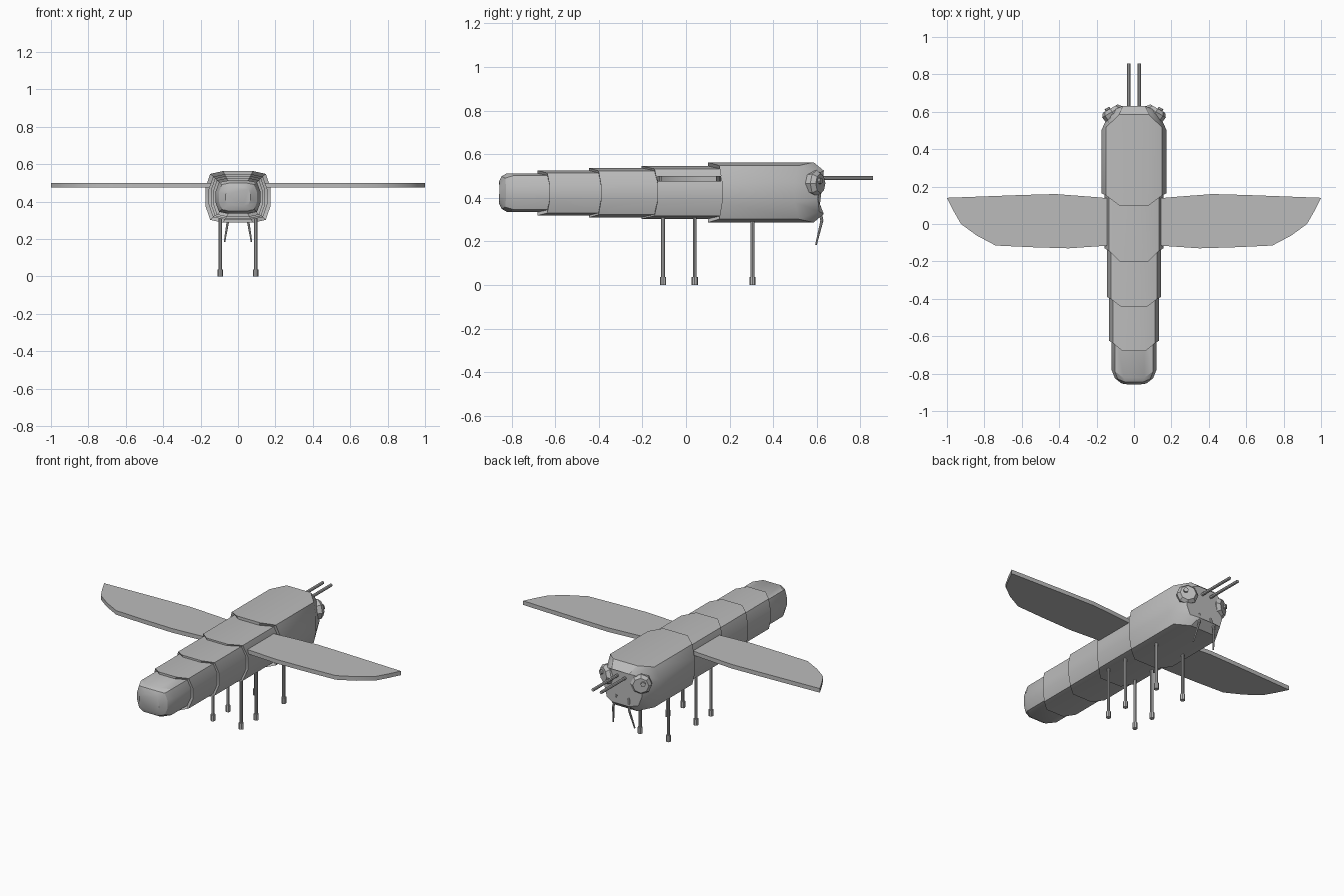
import bpy, bmesh, math
from mathutils import Vector

if "Cube" in bpy.data.objects:
    bpy.data.objects.remove(bpy.data.objects["Cube"])

grey = bpy.data.materials.new("plain grey")
grey.diffuse_color = (0.5, 0.5, 0.5, 1)
grey.use_nodes = True
grey.node_tree.nodes["Principled BSDF"].inputs["Base Color"].default_value = grey.diffuse_color


def finish(name, bm, smooth=30):
    bmesh.ops.recalc_face_normals(bm, faces=bm.faces)
    me = bpy.data.meshes.new(name)
    bm.to_mesh(me)
    bm.free()
    ob = bpy.data.objects.new(name, me)
    bpy.context.collection.objects.link(ob)
    me.materials.append(grey)
    bpy.ops.object.select_all(action='DESELECT')
    ob.select_set(True)
    bpy.context.view_layer.objects.active = ob
    bpy.ops.object.shade_smooth_by_angle(angle=math.radians(smooth))
    return ob


def loft(name, rings):
    bm = bmesh.new()
    loops = [[bm.verts.new(p) for p in r] for r in rings]
    n = len(loops[0])
    for a, b in zip(loops, loops[1:]):
        for i in range(n):
            bm.faces.new((a[i], a[(i + 1) % n], b[(i + 1) % n], b[i]))
    bm.faces.new(loops[0])
    bm.faces.new(loops[-1])
    return finish(name, bm)


# Twelve-sided body section; the top and bottom panels end at y_mid, the sides at y_side
def section(w, top, bot, y_mid, y_side, s=1.0):
    mid, h = (top + bot) / 2, (top - bot) / 2
    y_corner = y_side + (y_mid - y_side) * 0.2
    quarter = [(0.46, 1.0, y_mid), (0.85, 0.89, y_corner), (1.0, 0.33, y_side)]
    half = quarter + [(x, -z, y) for x, z, y in reversed(quarter)]
    full = half + [(-x, z, y) for x, z, y in reversed(half)]
    return [(x * w * s, y, mid + z * h * s) for x, z, y in full]


# Head and thorax
t = (0.175, 0.563, 0.287)
loft("thorax", [section(*t, 0.10, 0.17, 0.85), section(*t, 0.10, 0.165),
                section(*t, 0.585, 0.5), section(*t, 0.632, 0.605, 0.72)])

# Overlapping abdomen segments: width, top, bottom, front, rear middle, rear side
segments = [(0.157, 0.546, 0.304, 0.25, -0.203, -0.13),
            (0.145, 0.536, 0.310, -0.05, -0.445, -0.39),
            (0.133, 0.525, 0.319, -0.30, -0.68, -0.625)]
for i, (w, top, bot, front, mid, side) in enumerate(segments):
    loft(f"abdomen_{i + 1}", [section(w, top, bot, front, front),
                              section(w, top, bot, mid, side),
                              section(w, top, bot, mid, side, 0.85)])

# Rounded tail
t = (0.12, 0.512, 0.336)
loft("tail", [section(*t, -0.55, -0.55), section(*t, -0.822, -0.78),
              section(*t, -0.845, -0.825, 0.85), section(*t, -0.858, -0.853, 0.55)])


# Straight round rod or cone between two points
def rod(name, a, b, r1, r2=None, sides=8):
    a, b = Vector(a), Vector(b)
    d = b - a
    bm = bmesh.new()
    bmesh.ops.create_cone(bm, cap_ends=True, segments=sides, radius1=r1,
                          radius2=r1 if r2 is None else r2, depth=d.length)
    m = d.to_track_quat('Z', 'Y').to_matrix().to_4x4()
    m.translation = (a + b) / 2
    bmesh.ops.transform(bm, matrix=m, verts=bm.verts)
    return finish(name, bm)


# Wing outline for the right side, mirrored to the left
outline = [(0.13, 0.137), (0.22, 0.145), (0.42, 0.16), (0.6, 0.155), (1.0, 0.14),
           (0.965, 0.07), (0.925, 0.0), (0.84, -0.062), (0.74, -0.115),
           (0.55, -0.124), (0.35, -0.13), (0.13, -0.115)]

for s, side in ((1, "right"), (-1, "left")):
    bm = bmesh.new()
    face = bm.faces.new([bm.verts.new((x * s, y, 0.475)) for x, y in outline])
    ext = bmesh.ops.extrude_face_region(bm, geom=[face], use_keep_orig=True)
    bmesh.ops.translate(bm, vec=(0, 0, 0.025),
                        verts=[v for v in ext["geom"] if isinstance(v, bmesh.types.BMVert)])
    finish(f"wing_{side}", bm)

    # Legs with thicker feet
    for y, place in ((0.305, "front"), (0.04, "middle"), (-0.105, "rear")):
        rod(f"leg_{place}_{side}", (s * 0.095, y, 0.02), (s * 0.095, y, 0.34), 0.009)
        rod(f"foot_{place}_{side}", (s * 0.095, y, 0), (s * 0.095, y, 0.037), 0.014)

    # Faceted eye with a small pupil
    c, axis = Vector((s * 0.127, 0.617, 0.466)), Vector((s * 0.49, 0.87, 0))
    rod(f"eye_{side}", c - axis * 0.08, c - axis * 0.02, 0.052, 0.061)
    rod(f"eye_front_{side}", c - axis * 0.02, c, 0.061, 0.045)
    p = c + Vector((s * 0.012, -0.007, 0.012))
    rod(f"pupil_{side}", p - axis * 0.01, p + axis * 0.012, 0.014)

    # Antenna and bent mouthpart
    rod(f"antenna_{side}", (s * 0.028, 0.6, 0.49), (s * 0.028, 0.858, 0.49), 0.009)
    joint = (s * 0.054, 0.623, 0.295)
    rod(f"jaw_upper_{side}", (s * 0.04, 0.61, 0.365), joint, 0.007)
    rod(f"jaw_lower_{side}", joint, (s * 0.072, 0.596, 0.185), 0.007, 0.004)
